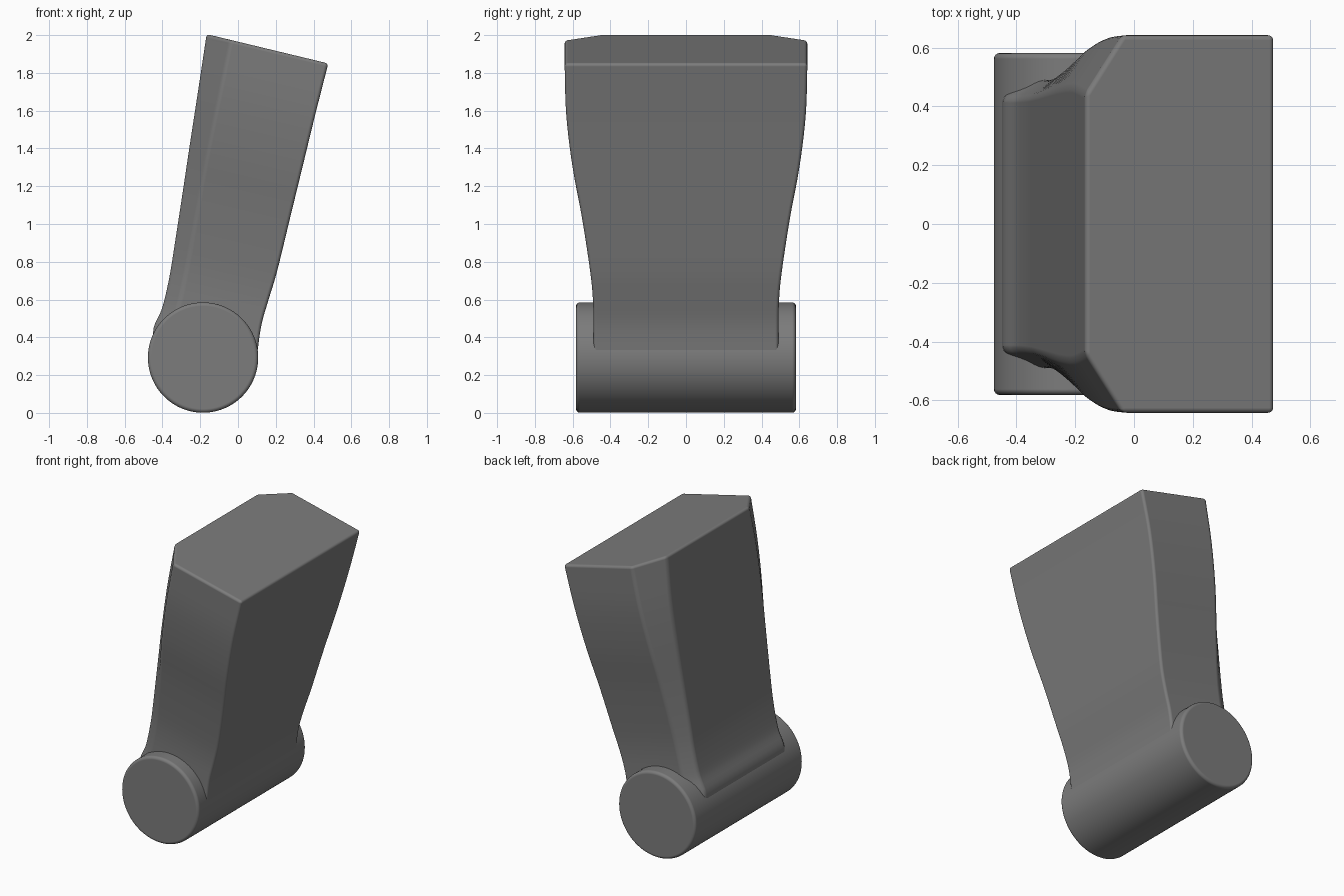
import bpy
import bmesh
from math import pi
from mathutils import Matrix, Vector

cube = bpy.data.objects.get("Cube")
if cube:
    bpy.data.objects.remove(cube, do_unlink=True)

grey = bpy.data.materials.new("mid_grey")
grey.use_nodes = True
grey.diffuse_color = (0.2, 0.2, 0.2, 1)
grey.node_tree.nodes["Principled BSDF"].inputs["Base Color"].default_value = (0.2, 0.2, 0.2, 1)


def finish(name, bm, width):
    """Turn a bmesh into a smooth object with rounded edges."""
    bmesh.ops.recalc_face_normals(bm, faces=bm.faces)
    mesh = bpy.data.meshes.new(name)
    bm.to_mesh(mesh)
    bm.free()
    mesh.materials.append(grey)
    mesh.shade_smooth()
    obj = bpy.data.objects.new(name, mesh)
    bpy.context.collection.objects.link(obj)
    bevel = obj.modifiers.new("rounded_edges", "BEVEL")
    bevel.width = width
    bevel.segments = 4
    bevel.limit_method = "ANGLE"
    bevel.angle_limit = pi / 7
    bevel.harden_normals = True
    return obj


def catmull(a, b, c, d, t):
    return 0.5 * (2 * b + (c - a) * t + (2 * a - 5 * b + 4 * c - d) * t * t
                  + (3 * b - a - 3 * c + d) * t ** 3)


# Pivot barrel
bm = bmesh.new()
place = Matrix.Translation((-0.185, 0, 0.293)) @ Matrix.Rotation(pi / 2, 4, "X")
bmesh.ops.create_cone(bm, cap_ends=True, segments=96, radius1=0.292, radius2=0.292,
                      depth=1.164, matrix=place)
finish("pivot_barrel", bm, 0.02)

# Arm sections: left x, left z, right x, right z, half width, chamfer depth, chamfer width
keys = [Vector(k) for k in (
    (-0.40, 0.22, 0.09, 0.20, 0.49, 0.08, 0.06),
    (-0.45, 0.42, 0.104, 0.33, 0.49, 0.08, 0.06),
    (-0.40, 0.56, 0.125, 0.47, 0.49, 0.08, 0.06),
    (-0.363, 0.72, 0.162, 0.60, 0.493, 0.08, 0.06),
    (-0.337, 0.88, 0.207, 0.75, 0.508, 0.085, 0.07),
    (-0.294, 1.16, 0.274, 1.025, 0.55, 0.09, 0.10),
    (-0.252, 1.44, 0.341, 1.30, 0.601, 0.10, 0.14),
    (-0.209, 1.72, 0.408, 1.575, 0.634, 0.115, 0.17),
    (-0.166, 2.005, 0.478, 1.85, 0.643, 0.13, 0.20),
)]
padded = [keys[0]] + keys + [2 * keys[-1] - keys[-2]]
STEPS = 5
sections = [catmull(*padded[i:i + 4], s / STEPS)
            for i in range(len(keys) - 1) for s in range(STEPS)] + [keys[-1]]

# Flared arm, lofted through the sections
bm = bmesh.new()
rings = []
for lx, lz, rx, rz, w, depth, cut in sections:
    left, right = Vector((lx, 0, lz)), Vector((rx, 0, rz))
    inner = left + (right - left).normalized() * depth
    half = [(right, w), (inner, w), (left, w - cut)]
    outline = half + [(p, -y) for p, y in reversed(half)]
    rings.append([bm.verts.new((p.x, y, p.z)) for p, y in outline])
for low, high in zip(rings, rings[1:]):
    for i in range(len(low)):
        j = (i + 1) % len(low)
        bm.faces.new((low[i], low[j], high[j], high[i]))
bm.faces.new(rings[0])
bm.faces.new(rings[-1])
finish("flared_arm", bm, 0.025)
